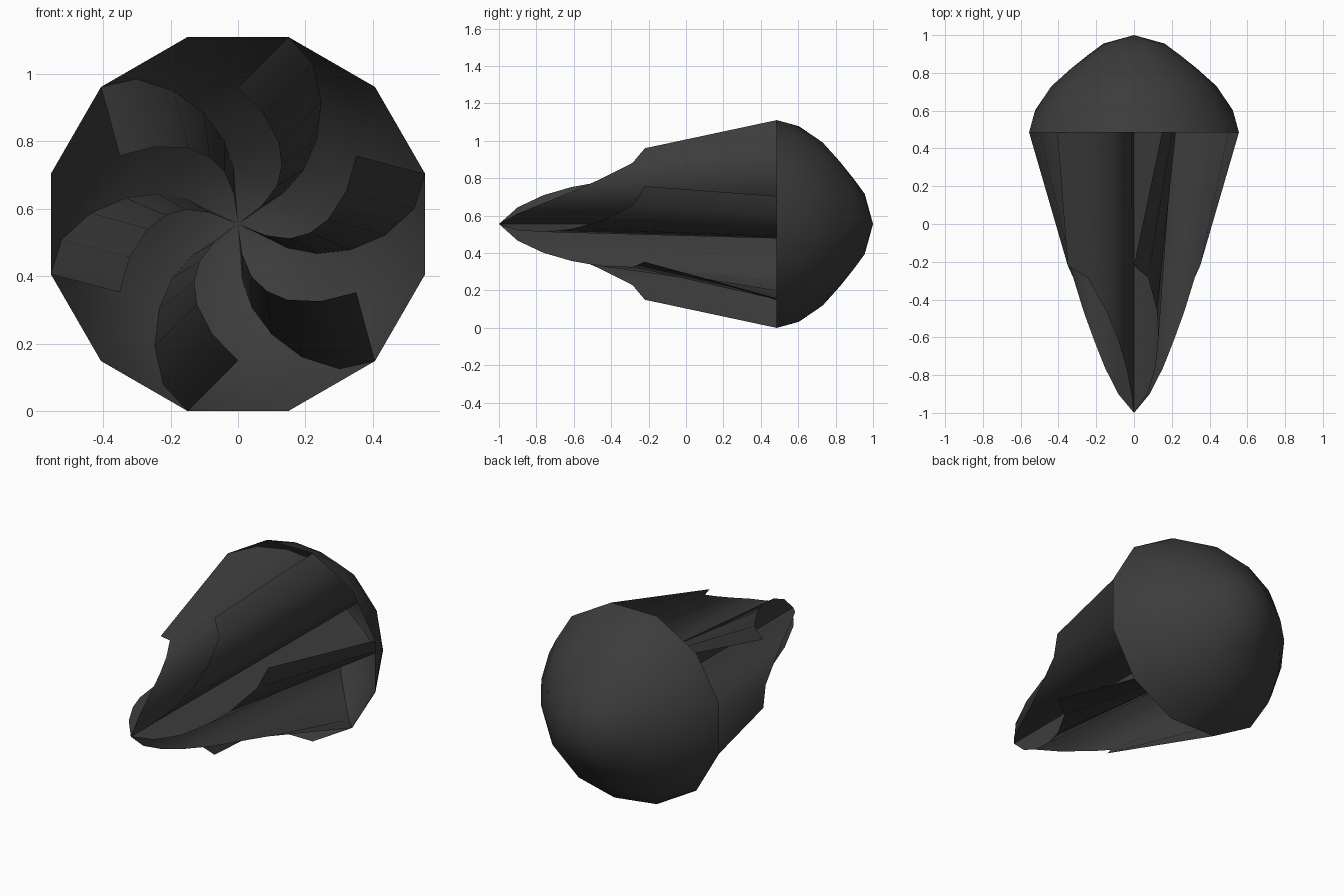
import bpy, bmesh
from math import radians, cos, sin

if "Cube" in bpy.data.objects:
    bpy.data.objects.remove(bpy.data.objects["Cube"])

CZ = 0.555          # height of the long axis
dark = bpy.data.materials.new("dark_fabric")
dark.diffuse_color = (0.045, 0.045, 0.045, 1)
dark.use_nodes = True
dark.node_tree.nodes["Principled BSDF"].inputs["Base Color"].default_value = dark.diffuse_color

# Twisted meridian of the dome: (y, radius, lag angle), rim to pole
dome = [(0.485, 0.575, 0), (0.603, 0.525, -10), (0.73, 0.438, -19.3),
        (0.823, 0.342, -28), (0.892, 0.25, -35.7), (0.955, 0.163, -41)]


def polar(r, deg, y):
    return (r * cos(radians(deg)), y, CZ + r * sin(radians(deg)))


def finish(bm, name):
    me = bpy.data.meshes.new(name)
    bm.to_mesh(me)
    bm.free()
    ob = bpy.data.objects.new(name, me)
    bpy.context.collection.objects.link(ob)
    me.materials.append(dark)
    bpy.ops.object.select_all(action='DESELECT')
    ob.select_set(True)
    bpy.context.view_layer.objects.active = ob
    bpy.ops.object.shade_smooth_by_angle(angle=radians(32))
    return ob


# Open twelve-sided twisted dome shell at the back
bm = bmesh.new()
loops = [[bm.verts.new(polar(r, 15 + 30 * k + a, y)) for k in range(12)] for y, r, a in dome]
for a, b in zip(loops, loops[1:]):
    for k in range(12):
        j = (k + 1) % 12
        bm.faces.new((a[k], a[j], b[j], b[k]))
pole = bm.verts.new((0, 1, CZ))
for k in range(12):
    bm.faces.new((loops[-1][k], loops[-1][(k + 1) % 12], pole))
bmesh.ops.recalc_face_normals(bm, faces=bm.faces)
if sum(f.normal.y for f in bm.faces) < 0:
    bmesh.ops.reverse_faces(bm, faces=bm.faces)
finish(bm, "dome_shell")

# Six thin spiral blades from a curved leading edge (radius, angle, y) back to the dome
front = [(0.405, 0, -0.22), (0.336, -13, -0.285), (0.268, -27, -0.46),
         (0.215, -37, -0.61), (0.16, -45.5, -0.76), (0.09, -52, -0.9)]
for n in range(6):
    tip = 30 + 60 * n
    bm = bmesh.new()
    f = [bm.verts.new(polar(r, tip + a, y)) for r, a, y in front]
    b = [bm.verts.new(polar(r, tip - 15 + a, y)) for y, r, a in dome]
    f.append(bm.verts.new((0, -1, CZ)))
    b.append(bm.verts.new((0, 1, CZ)))
    for i in range(len(f) - 1):
        bm.faces.new((f[i], f[i + 1], b[i + 1], b[i]))
    finish(bm, f"spiral_blade_{n + 1}")
